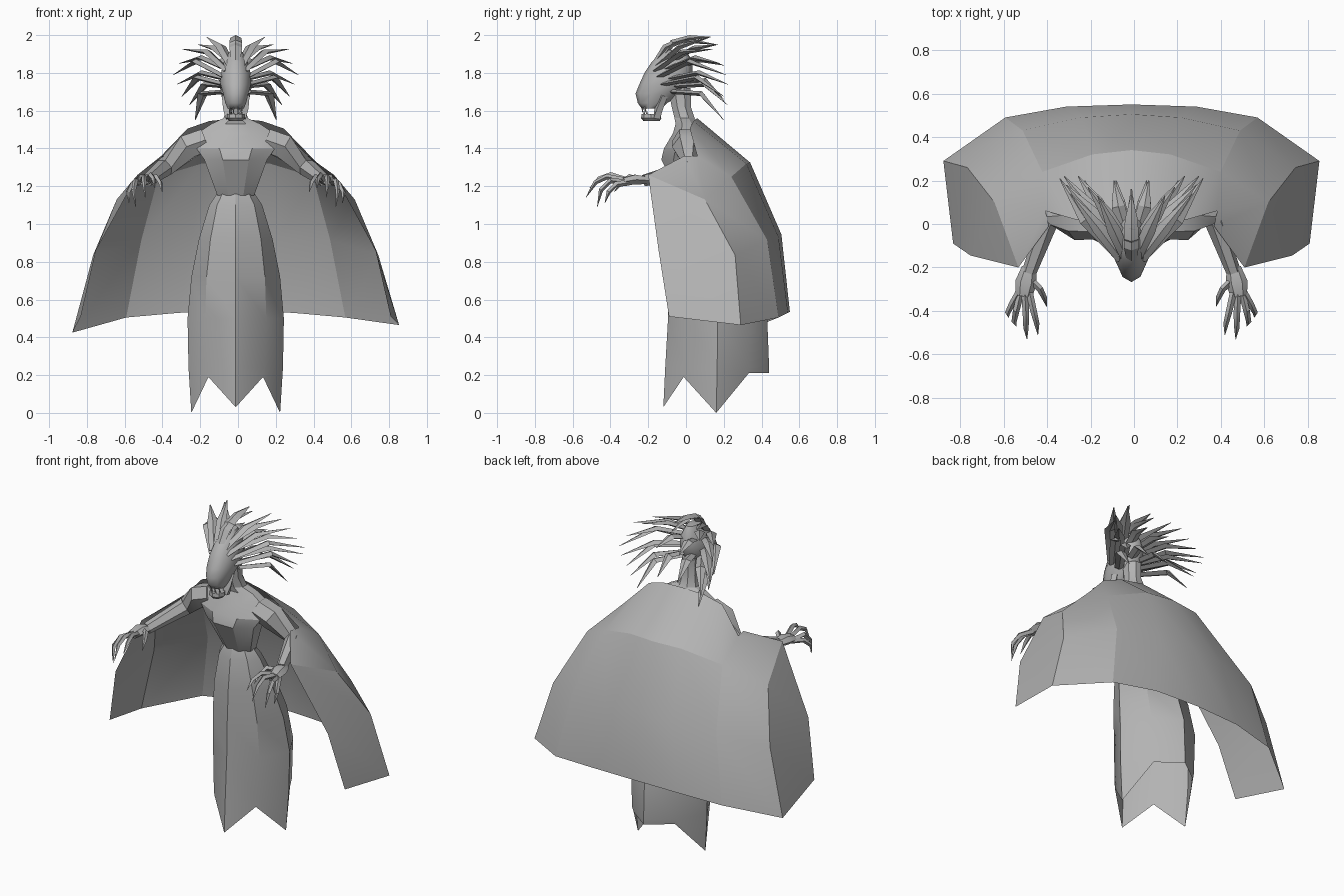
import bpy, bmesh, math
from mathutils import Vector

CX = -0.012  # the figure leans a touch to one side
grey = bpy.data.materials.new("plain grey")
grey.diffuse_color = (0.45, 0.45, 0.45, 1)


def finish(name, bm, angle=40):
    bmesh.ops.recalc_face_normals(bm, faces=bm.faces)
    me = bpy.data.meshes.new(name)
    bm.to_mesh(me)
    bm.free()
    me.materials.append(grey)
    ob = bpy.data.objects.new(name, me)
    ob.location.x = CX
    bpy.context.collection.objects.link(ob)
    bpy.ops.object.select_all(action='DESELECT')
    bpy.context.view_layer.objects.active = ob
    ob.select_set(True)
    bpy.ops.object.shade_smooth_by_angle(angle=math.radians(angle))
    return ob


def loft(bm, rings, closed=True, caps=True):
    rows = [[bm.verts.new(p) for p in r] for r in rings]
    n = len(rows[0])
    for a, b in zip(rows, rows[1:]):
        for i in range(n if closed else n - 1):
            j = (i + 1) % n
            bm.faces.new((a[i], a[j], b[j], b[i]))
    if caps:
        bm.faces.new(rows[0][::-1])
        bm.faces.new(rows[-1])


def ring(z, front, back, rx, n=8, off=0.0, odd=1.0):
    # odd < 1 pulls every second point in, giving a diamond section
    yc, ry = (front + back) / 2, (back - front) / 2
    pts = []
    for i in range(n):
        a, k = 2 * math.pi * (i + off) / n, odd if i % 2 else 1
        pts.append((k * rx * math.sin(a), yc - k * ry * math.cos(a), z))
    return pts


def tube(bm, path, radii, n=4, flat=1.0):
    pts = [Vector(p) for p in path]
    rings = []
    for i, p in enumerate(pts):
        d = pts[min(i + 1, len(pts) - 1)] - pts[max(i - 1, 0)]
        q = d.to_track_quat('Z', 'Y')
        rings.append([p + q @ Vector((radii[i] * math.cos(t), radii[i] * flat * math.sin(t), 0))
                      for t in (2 * math.pi * k / n for k in range(n))])
    loft(bm, rings)


def both(path):
    return [[(s * x, y, z) for x, y, z in path] for s in (1, -1)]


# skirt with jagged open hem, diamond section
bm = bmesh.new()
rings = [ring(z, f, b, rx, odd=o) for z, f, b, rx, o in (
    (1.16, -.04, .10, .10, 1), (1.10, -.06, .14, .14, 1), (.92, -.08, .25, .195, .97),
    (.72, -.09, .36, .235, .93), (.50, -.095, .43, .255, .9), (.24, -.11, .44, .25, .87))]
hem = ring(0, -.12, .44, .235, odd=.87)
hz = (.03, .19, .0, .21, .21, .21, .0, .19)
rings.append([(x, y, z) for (x, y, _), z in zip(hem, hz)])
loft(bm, rings, caps=False)
finish("skirt", bm, 30)

# bodice, chest and neck
bm = bmesh.new()
loft(bm, [ring(z, f, b, rx, 8, .5) for z, f, b, rx in (
    (1.15, -.04, .10, .105), (1.34, -.14, .10, .18), (1.40, -.125, .10, .225),
    (1.48, -.075, .08, .22), (1.53, -.06, .07, .14), (1.56, -.065, .05, .07),
    (1.62, -.08, .03, .05), (1.72, -.10, .03, .05))])
finish("torso", bm, 25)

# cape: columns from front edge to centre back, rows from shoulder to hem
cols = [
    [(.38, -.01, 1.36), (.52, -.20, 1.26), (.74, -.145, .86), (.82, -.09, .51)],
    [(.395, .06, 1.36), (.63, .10, 1.13), (.755, .26, .835), (.865, .29, .465)],
    [(.255, .02, 1.505), (.41, .24, 1.25), (.50, .43, .915), (.58, .49, .505)],
    [(.14, .04, 1.545), (.18, .32, 1.32), (.23, .49, .93), (.30, .54, .53)],
    [(0, .06, 1.56), (0, .34, 1.325), (0, .505, .945), (0, .55, .535)]]
left = [[(-x, y, z - (.04 if x == .865 else 0)) for x, y, z in c] for c in cols[:-1]]
bm = bmesh.new()
loft(bm, cols + left[::-1], closed=False, caps=False)
finish("cape", bm, 22)

# arms, palms and clawed fingers
bm = bmesh.new()
arm = [(.16, .0, 1.445), (.25, .0, 1.41), (.375, .03, 1.30), (.47, -.22, 1.23)]
palm = [(.47, -.20, 1.23), (.485, -.27, 1.235), (.495, -.33, 1.225)]
fingers = [
    [(.47, -.31, 1.23), (.45, -.40, 1.26), (.435, -.46, 1.24), (.43, -.51, 1.19)],
    [(.49, -.32, 1.23), (.485, -.42, 1.25), (.485, -.48, 1.22), (.48, -.53, 1.14)],
    [(.51, -.32, 1.22), (.53, -.40, 1.23), (.54, -.45, 1.18), (.53, -.47, 1.09)],
    [(.51, -.30, 1.22), (.55, -.37, 1.21), (.57, -.41, 1.17), (.565, -.43, 1.11)],
    [(.47, -.25, 1.23), (.42, -.30, 1.25), (.40, -.34, 1.22), (.39, -.38, 1.17)]]
for p in both(arm):
    tube(bm, p, (.07, .075, .05, .034), 6)
for p in both(palm):
    tube(bm, p, (.034, .05, .038), 6, .6)
for f in fingers:
    for p in both(f):
        tube(bm, p, (.016, .015, .012, .001), 4)
finish("arms_and_hands", bm, 35)

# skull with protruding muzzle
bm = bmesh.new()
loft(bm, [ring(z, f, b, rx, 10) for z, f, b, rx in (
    (1.612, -.235, -.13, .045), (1.64, -.255, -.10, .058), (1.69, -.267, -.02, .070),
    (1.74, -.247, .02, .085), (1.80, -.22, .035, .082), (1.86, -.18, .035, .066),
    (1.92, -.11, .0, .03))])
finish("head", bm, 60)

# open lower jaw with hinge
bm = bmesh.new()
loft(bm, [ring(z, f, b, rx, 8) for z, f, b, rx in (
    (1.545, -.225, -.14, .034), (1.56, -.238, -.13, .048), (1.582, -.235, -.14, .046))])
for p in both([(.036, -.155, 1.56), (.045, -.145, 1.61), (.05, -.12, 1.68)]):
    tube(bm, p, (.024, .024, .024), 4)
finish("jaw", bm)

# teeth
bm = bmesh.new()
for x, y in ((.012, -.23), (.032, -.215)):
    for p in both([(x, y, 1.62), (x, y, 1.59)]):
        tube(bm, p, (.007, .001), 4)
    for p in both([(x, y + .008, 1.575), (x, y + .008, 1.60)]):
        tube(bm, p, (.007, .001), 4)
finish("teeth", bm)

# hair: broad curved locks fanning back from the scalp
bm = bmesh.new()
spikes = [
    [(.025, -.15, 1.84), (.08, -.03, 1.94), (.155, .13, 1.99)],
    [(.03, -.08, 1.86), (.11, .04, 1.93), (.20, .17, 1.95)],
    [(.045, -.16, 1.81), (.15, -.02, 1.91), (.28, .14, 1.925)],
    [(.05, -.10, 1.82), (.18, .05, 1.88), (.30, .18, 1.85)],
    [(.06, -.14, 1.78), (.21, .02, 1.86), (.33, .21, 1.79)],
    [(.06, -.08, 1.77), (.18, .07, 1.80), (.31, .22, 1.74)],
    [(.065, -.12, 1.74), (.20, .06, 1.775), (.285, .20, 1.675)],
    [(.06, -.05, 1.73), (.16, .10, 1.74), (.245, .22, 1.63)],
    [(.065, -.07, 1.70), (.175, .08, 1.69), (.215, .20, 1.55)],
    [(.03, -.02, 1.84), (.06, .08, 1.87), (.08, .20, 1.84)],
    [(.03, .0, 1.75), (.06, .10, 1.76), (.07, .20, 1.66)]]
for s in spikes:
    for p in both(s):
        tube(bm, p, (.026, .031, .002), 4, .45)
# centre crest
for path in ([(0, -.19, 1.82), (0, -.11, 1.935), (0, -.02, 1.975), (0, .16, 1.95)],
             [(0, -.14, 1.86), (0, -.07, 1.96), (0, .02, 1.985), (0, .13, 1.99)]):
    tube(bm, path, (.018, .034, .03, .003), 4, .5)
finish("hair", bm, 30)
